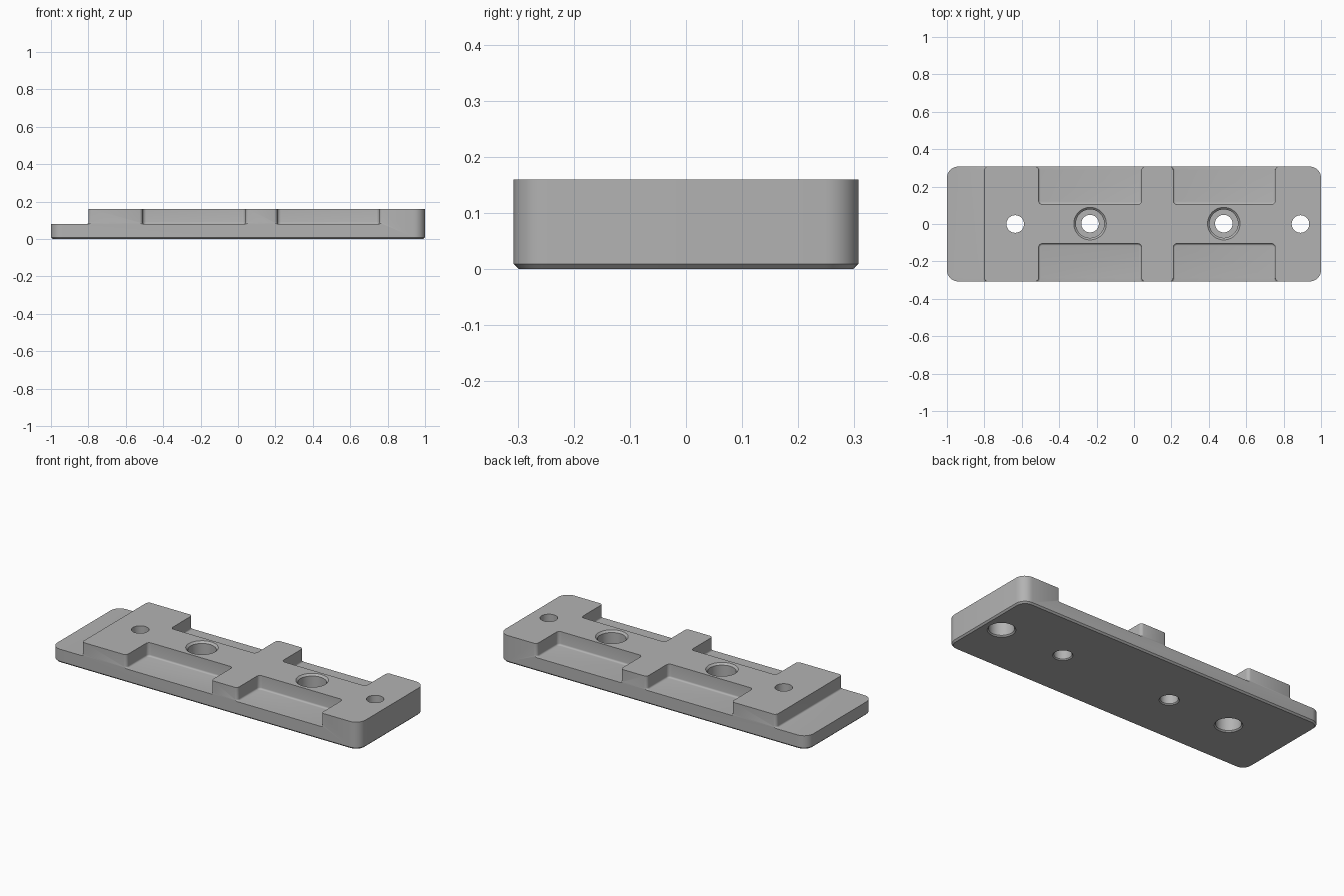
import bpy, bmesh, math
from mathutils import Vector

if "Cube" in bpy.data.objects:
    bpy.data.objects.remove(bpy.data.objects["Cube"])

grey = bpy.data.materials.new("plain grey")
grey.use_nodes = True
grey.diffuse_color = (0.45, 0.45, 0.45, 1)
grey.node_tree.nodes["Principled BSDF"].inputs["Base Color"].default_value = (0.45, 0.45, 0.45, 1)

HALF_W, HEIGHT, FLOOR = 0.307, 0.16, 0.08
MOUTH = HALF_W + 0.0005


def rounded(points, steps=8):
    """Outline from (x, y, radius) corners, each rounded by an arc."""
    out = []
    for i, (x, y, r) in enumerate(points):
        p = Vector((x, y))
        if r == 0:
            out.append(p)
            continue
        a = (Vector(points[i - 1][:2]) - p).normalized()
        b = (Vector(points[(i + 1) % len(points)][:2]) - p).normalized()
        centre = p + (a + b) * r          # right-angled corners
        for k in range(steps + 1):
            t = k / steps * math.pi / 2
            out.append(centre - b * r * math.cos(t) - a * r * math.sin(t))
    return out


def make_object(name, bm):
    bmesh.ops.recalc_face_normals(bm, faces=bm.faces)
    mesh = bpy.data.meshes.new(name)
    bm.to_mesh(mesh)
    bm.free()
    mesh.materials.append(grey)
    obj = bpy.data.objects.new(name, mesh)
    bpy.context.collection.objects.link(obj)
    return obj


def prism(name, points, z0, z1, bevel, segments):
    """Extruded outline whose bottom rim is bevelled."""
    bm = bmesh.new()
    base = bm.faces.new([bm.verts.new((p.x, p.y, z0)) for p in rounded(points)])
    top = bmesh.ops.extrude_face_region(bm, geom=[base], use_keep_orig=True)
    verts = [g for g in top["geom"] if isinstance(g, bmesh.types.BMVert)]
    bmesh.ops.translate(bm, verts=verts, vec=(0, 0, z1 - z0))
    bmesh.ops.recalc_face_normals(bm, faces=bm.faces)
    rim = [e for e in bm.edges if all(abs(v.co.z - z0) < 1e-5 for v in e.verts)]
    bmesh.ops.bevel(bm, geom=rim, offset=bevel, segments=segments,
                    profile=0.5, affect='EDGES')
    return make_object(name, bm)


def lathe(name, x, y, profile, sides=48):
    """Closed solid of revolution from (radius, z) pairs."""
    bm = bmesh.new()
    rings = []
    for r, z in profile:
        rings.append([bm.verts.new((x + r * math.cos(2 * math.pi * k / sides),
                                    y + r * math.sin(2 * math.pi * k / sides), z))
                      for k in range(sides)])
    for lo, hi in zip(rings, rings[1:]):
        for k in range(sides):
            n = (k + 1) % sides
            bm.faces.new((lo[k], lo[n], hi[n], hi[k]))
    bm.faces.new(rings[0])
    bm.faces.new(rings[-1])
    return make_object(name, bm)


# Main plate with rounded corners and a chamfered underside
R = 0.06
plate = prism("mounting_plate", [(-1, -HALF_W, R), (1, -HALF_W, R),
                                 (1, HALF_W, R), (-1, HALF_W, R)], 0, HEIGHT, 0.009, 1)
cutters = []

# Lowered end step
r = 0.02
cutters.append(prism("step_cutter", [
    (-1.2, -0.4, 0), (-0.7, -0.4, 0), (-0.7, -MOUTH, 0), (-0.8, -MOUTH, r),
    (-0.8, MOUTH, r), (-0.7, MOUTH, 0), (-0.7, 0.4, 0), (-1.2, 0.4, 0)],
    FLOOR, 0.3, 0.01, 4))

# Side pockets, open to the front and back
for x0, x1 in ((-0.51, 0.04), (0.21, 0.755)):
    for s in (-1, 1):
        cutters.append(prism("pocket_cutter", [
            (x0 - 0.06, s * 0.4, 0), (x0 - 0.06, s * MOUTH, 0), (x0, s * MOUTH, r),
            (x0, s * 0.105, r), (x1, s * 0.105, r), (x1, s * MOUTH, r),
            (x1 + 0.06, s * MOUTH, 0), (x1 + 0.06, s * 0.4, 0)],
            FLOOR, 0.3, 0.01, 4))

# Screw holes counterbored from above
for x in (-0.235, 0.48):
    cutters.append(lathe("top_hole_cutter", x, 0.002, [
        (0.057, -0.005), (0.047, 0.006), (0.047, 0.07), (0.076, 0.07),
        (0.076, 0.149), (0.092, 0.165)]))

# Screw holes counterbored from below
for x in (-0.635, 0.89):
    cutters.append(lathe("bottom_hole_cutter", x, 0, [
        (0.079, -0.005), (0.067, 0.007), (0.067, 0.08), (0.047, 0.08), (0.047, 0.2)]))

bpy.context.view_layer.objects.active = plate
for cutter in cutters:
    mod = plate.modifiers.new("cut", 'BOOLEAN')
    mod.operation = 'DIFFERENCE'
    mod.solver = 'EXACT'
    mod.object = cutter
    bpy.ops.object.modifier_apply(modifier=mod.name)
    bpy.data.objects.remove(cutter)

# Smooth the rounded walls, keep the machined edges crisp
bpy.ops.object.select_all(action='DESELECT')
plate.select_set(True)
bpy.ops.object.shade_smooth_by_angle(angle=math.radians(30))
